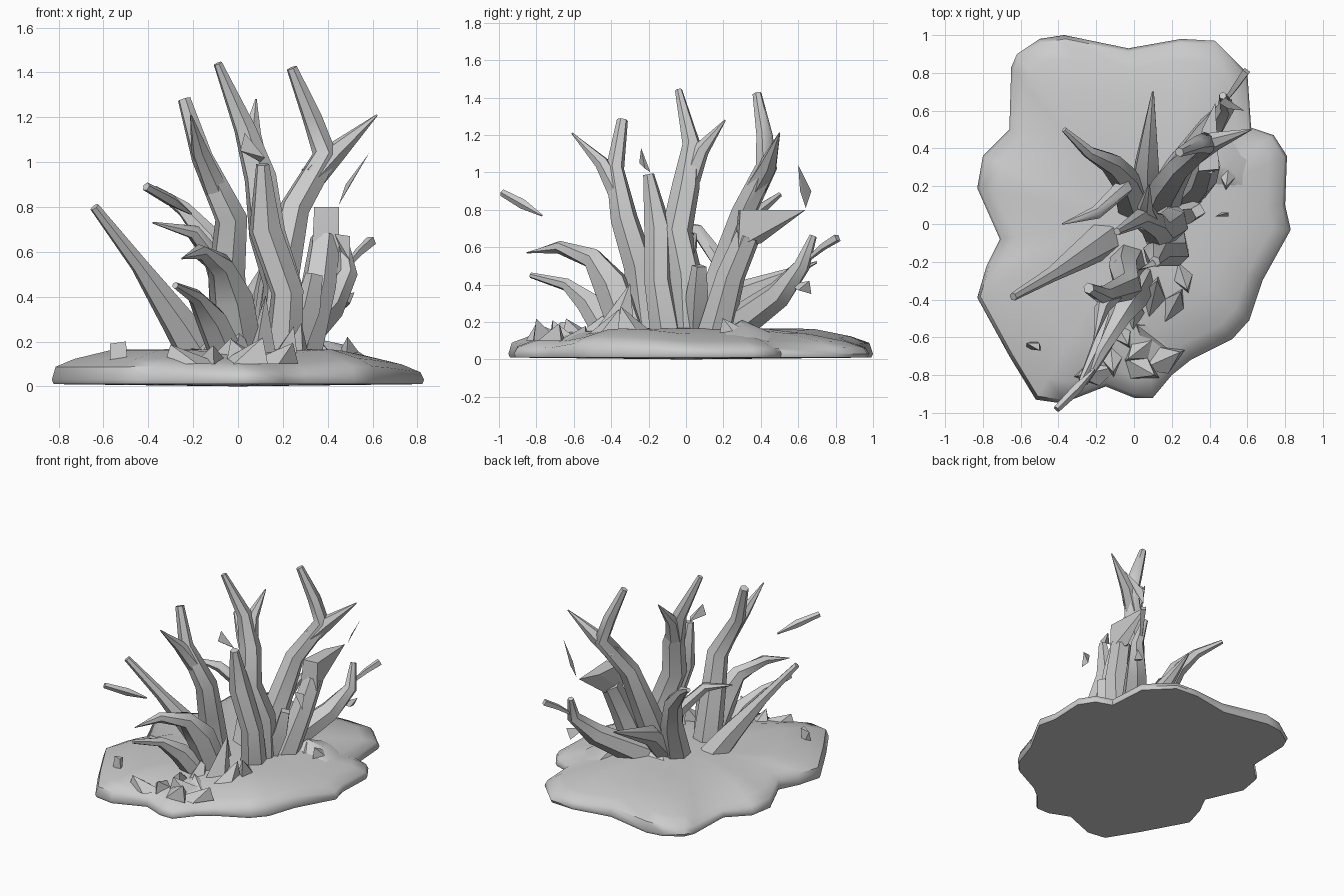
import bpy, bmesh, math, random
from mathutils import Vector

random.seed(4)


def finish(bm, name, angle):
    bmesh.ops.recalc_face_normals(bm, faces=bm.faces)
    me = bpy.data.meshes.new(name)
    bm.to_mesh(me)
    bm.free()
    ob = bpy.data.objects.new(name, me)
    bpy.context.collection.objects.link(ob)
    bpy.ops.object.select_all(action='DESELECT')
    ob.select_set(True)
    bpy.context.view_layer.objects.active = ob
    bpy.ops.object.shade_smooth_by_angle(angle=math.radians(angle))
    return ob


def branch(name, path, radii, sides=6):
    """Tapered low-poly tube through the path points."""
    bm = bmesh.new()
    pts = [Vector(p) for p in path]
    rings = []
    for i, (p, r) in enumerate(zip(pts, radii)):
        d = (pts[min(i + 1, len(pts) - 1)] - pts[max(i - 1, 0)]).normalized()
        u = d.cross(Vector((0.3, 1, 0.1))).normalized()
        v = d.cross(u)
        rings.append([bm.verts.new(p + r * (u * math.cos(a) + v * math.sin(a)))
                      for a in (k * math.tau / sides for k in range(sides))])
    for a, b in zip(rings, rings[1:]):
        for k in range(sides):
            n = (k + 1) % sides
            bm.faces.new((a[k], a[n], b[n], b[k]))
    bm.faces.new(rings[0])
    bm.faces.new(rings[-1])
    return finish(bm, name, 55)


def shard(name, points):
    """Flat-faced chip: convex hull of a few points."""
    bm = bmesh.new()
    vs = [bm.verts.new(p) for p in points]
    res = bmesh.ops.convex_hull(bm, input=vs)
    bmesh.ops.delete(bm, geom=[g for g in res['geom_interior'] if isinstance(g, bmesh.types.BMVert)],
                     context='VERTS')
    return finish(bm, name, 30)


# Rock base: lobed outline, thin rim, gently domed top
outline = [(-.62, .90), (-.50, .98), (-.37, 1), (-.03, .93), (.25, .98), (.43, .97), (.60, .80),
           (.62, .51), (.74, .47), (.81, .36), (.80, .10), (.83, -.03), (.68, -.30), (.61, -.51),
           (.52, -.61), (.30, -.72), (.20, -.80), (.10, -.92), (0, -.92), (-.15, -.86),
           (-.38, -.95), (-.52, -.93), (-.66, -.70), (-.83, -.39), (-.78, -.22), (-.71, -.08),
           (-.83, .19), (-.80, .36), (-.66, .50), (-.65, .83)]
bm = bmesh.new()
rings = []
for s, z in ((.99, .01), (1, .03), (.98, .075), (.88, .11), (.68, .15), (.42, .165), (.2, .17)):
    rings.append([bm.verts.new((x * s, y * s, z + (.015 * math.sin(5 * x + 3 * y) if .05 < z < .16 else 0)))
                  for x, y in outline])
n = len(outline)
for a, b in zip(rings, rings[1:]):
    for k in range(n):
        bm.faces.new((a[k], a[(k + 1) % n], b[(k + 1) % n], b[k]))
for ring, z in ((rings[0], 0), (rings[-1], .175)):
    c = bm.verts.new((0, 0, z))
    for k in range(n):
        bm.faces.new((ring[k], ring[(k + 1) % n], c))
finish(bm, "rock_base", 50)

# Tall forked branches
branch("left_trunk", [(-.03, -.2, .12), (-.05, -.25, .5), (-.03, -.33, .75), (-.16, -.38, 1.02),
                      (-.24, -.34, 1.28)], [.10, .085, .075, .05, .03])
branch("left_trunk_prong", [(-.1, -.36, .88), (-.17, -.45, 1.05), (-.21, -.61, 1.21)], [.055, .04, .004])
branch("centre_trunk", [(.18, .02, .12), (.2, .0, .45), (.13, -.05, .68), (.1, 0, .93),
                        (.03, .03, 1.15), (-.09, -.04, 1.44)], [.11, .09, .085, .075, .05, .02])
branch("centre_trunk_prong", [(.08, .02, .97), (.06, .08, 1.12), (.08, .21, 1.28)], [.06, .045, .004])
branch("front_column", [(.2, -.1, .12), (.22, -.15, .42), (.12, -.15, .7), (.11, -.2, .99)],
       [.09, .075, .075, .03])
branch("right_trunk", [(.14, .08, .12), (.18, .2, .45), (.25, .31, .79), (.39, .43, 1.03),
                       (.33, .42, 1.2), (.24, .38, 1.42)], [.1, .09, .07, .06, .045, .025])
branch("right_trunk_prong", [(.33, .38, .93), (.43, .44, 1.04), (.62, .5, 1.21)], [.06, .05, .004])

# Short wide stub with a flat flared top on the right
branch("right_stub", [(.27, .15, .12), (.36, .24, .45), (.39, .33, .66)], [.1, .08, .07])
shard("right_stub_flare", [(.34, .28, .8), (.45, .29, .8), (.43, .64, .8), (.36, .5, .8),
                           (.33, .26, .6), (.45, .28, .6), (.39, .4, .62)])

# Low outer branches
branch("outer_left_branch", [(-.16, -.08, .12), (-.26, -.15, .28), (-.44, -.27, .54), (-.64, -.385, .8)],
       [.1, .08, .04, .022])
branch("outer_right_branch", [(.2, .22, .15), (.4, .5, .35), (.49, .62, .5), (.47, .68, .66)],
       [.1, .075, .045, .02])
branch("outer_right_twig", [(.49, .66, .54), (.54, .73, .6), (.595, .81, .65)], [.012, .02, .025], 4)
branch("back_left_branch", [(0, .1, .12), (-.05, .24, .45), (-.12, .32, .65), (-.24, .38, .79), (-.37, .5, .88)],
       [.1, .075, .06, .035, .015])
branch("back_left_twig", [(-.05, .2, .5), (-.2, .06, .69), (-.38, .0, .73)], [.05, .035, .004])
branch("back_branch", [(.06, .12, .14), (.07, .32, .36), (.1, .7, .52)], [.09, .07, .006])
branch("front_branch", [(.02, -.3, .12), (-.03, -.4, .4), (-.08, -.5, .54), (-.17, -.68, .6), (-.25, -.85, .57)],
       [.1, .1, .06, .035, .004])
branch("front_branch_tip", [(-.21, -.77, .77), (-.3, -.87, .83), (-.41, -.98, .89)], [.006, .028, .02], 5)
branch("front_low_branch", [(-.05, -.42, .14), (-.12, -.52, .3), (-.19, -.64, .4), (-.28, -.83, .45)],
       [.08, .07, .035, .015])
branch("right_twig", [(.22, .05, .14), (.31, .06, .35), (.34, .07, .5)], [.07, .06, .04], 4)

# Loose chips near the tips
shard("upper_chip", [(.03, -.24, 1.13), (.12, -.22, 1.02), (.01, -.25, 1.05), (.1, -.19, 1.0)])
shard("far_right_chip", [(.585, .6, 1.04), (.5, .61, .9), (.45, .64, .81), (.48, .67, .9)])
shard("middle_chip", [(.43, .04, .68), (.5, .06, .67), (.5, .04, .56), (.46, .06, .6)])
shard("side_twig", [(.44, .55, .4), (.52, .66, .42), (.5, .6, .37), (.48, .67, .35)])
shard("base_stub", [(-.57, -.66, .08), (-.49, -.67, .08), (-.52, -.62, .08), (-.57, -.63, .19), (-.5, -.67, .2),
                    (-.5, -.63, .2)])

# Low rubble and broken growth spreading over the front and right of the base
for i, (x, y) in enumerate([(0, -.5), (.1, -.6), (.15, -.72), (.02, -.75), (-.12, -.68), (-.2, -.78),
                            (.2, -.45), (.1, -.4), (-.08, -.55), (.25, -.25), (.4, .2), (.5, .3),
                            (-.15, -.35), (.05, -.65)]):
    a = random.uniform(0, math.tau)
    dx, dy = .13 * math.cos(a), .13 * math.sin(a)
    top = random.uniform(.17, .23) if y < -.5 or y > 0 else random.uniform(.25, .42)
    shard("rubble_%d" % i, [(x - dx, y - dy, .1), (x + dx, y + dy, .1), (x - dy * .6, y + dx * .6, .1),
                            (x + dy * .6, y - dx * .6, .1), (x + dx * .8, y + dy * .8, top)])

# Low mounds on the base
shard("right_mound", [(.25, .1, .1), (.62, .15, .1), (.62, .35, .1), (.4, .55, .1), (.36, .3, .21), (.5, .3, .18)])
shard("back_mound", [(-.12, .05, .1), (.3, 0, .1), (.3, .35, .1), (-.1, .35, .1), (.1, .17, .24)])
